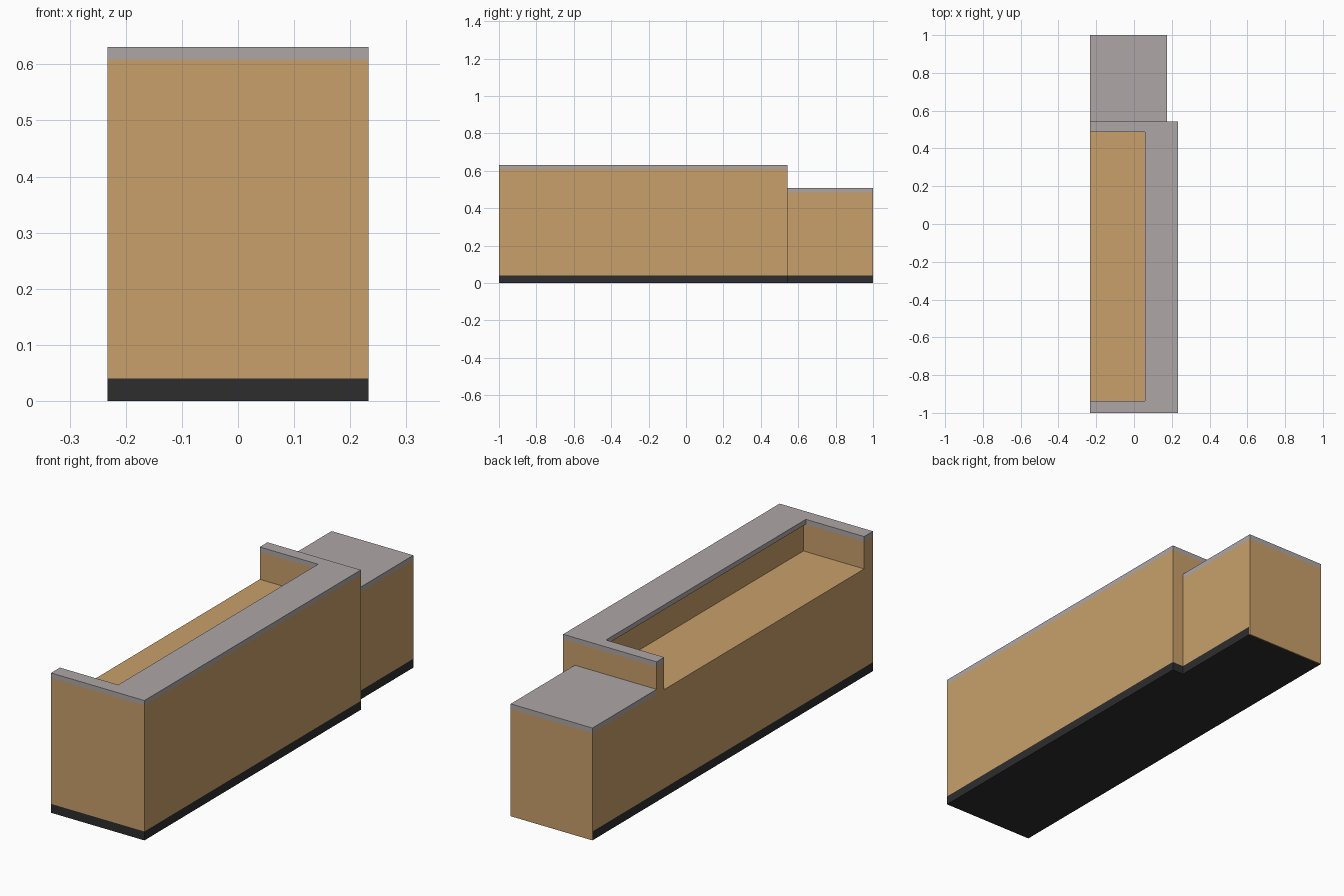
import bpy, bmesh

if "Cube" in bpy.data.objects:
    bpy.data.objects.remove(bpy.data.objects["Cube"])


def material(name, rgb):
    m = bpy.data.materials.new(name)
    m.diffuse_color = (*rgb, 1)
    m.use_nodes = True
    m.node_tree.nodes["Principled BSDF"].inputs["Base Color"].default_value = m.diffuse_color
    return m


WOOD = material("light_wood", (0.58, 0.35, 0.145))
STONE = material("grey_stone", (0.42, 0.39, 0.38))
DARK = material("dark_plinth", (0.026, 0.026, 0.026))


def prism(name, outline, z0, z1, mat):
    """Extrude a counter-clockwise plan outline from z0 to z1."""
    bm = bmesh.new()
    face = bm.faces.new([bm.verts.new((x, y, z0)) for x, y in outline])
    ext = bmesh.ops.extrude_face_region(bm, geom=[face], use_keep_orig=True)
    verts = [g for g in ext["geom"] if isinstance(g, bmesh.types.BMVert)]
    bmesh.ops.translate(bm, verts=verts, vec=(0, 0, z1 - z0))
    bmesh.ops.recalc_face_normals(bm, faces=bm.faces)
    mesh = bpy.data.meshes.new(name)
    bm.to_mesh(mesh)
    bm.free()
    mesh.materials.append(mat)
    ob = bpy.data.objects.new(name, mesh)
    bpy.context.collection.objects.link(ob)
    return ob


def rect(x0, x1, y0, y1):
    return [(x0, y0), (x1, y0), (x1, y1), (x0, y1)]


def u_shape(inner_x):
    """Plan of the raised rim: front long side plus two short returns."""
    return [(L, F), (R, F), (R, S), (L, S), (L, 0.488),
            (inner_x, 0.488), (inner_x, -0.937), (L, -0.937)]


# Plan limits: left, right, low unit right, front end, step, back end
L, R, LR, F, S, B = -0.233, 0.233, 0.175, -1.0, 0.543, 1.0
KICK, DESK, RIM, TOP = 0.04, 0.485, 0.609, 0.631

# Tall counter: plinth, body with desk surface, raised walls, stone cap
prism("main_plinth", rect(L, R, F, S), 0, KICK, DARK)
prism("main_body", rect(L, R, F, S), KICK, DESK, WOOD)
prism("raised_walls", u_shape(0.07), DESK, RIM, WOOD)
prism("raised_counter_top", u_shape(0.058), RIM, TOP, STONE)

# Low counter at the back end, whose end panel covers the plinth
prism("low_plinth", rect(L, LR, S, B - 0.004), 0, KICK, DARK)
prism("low_body", rect(L, LR, S, B), KICK, 0.484, WOOD)
prism("low_end_panel", rect(L, LR, B - 0.004, B), 0, KICK, WOOD)
prism("low_counter_top", rect(L, LR, S, B), 0.484, 0.507, STONE)
